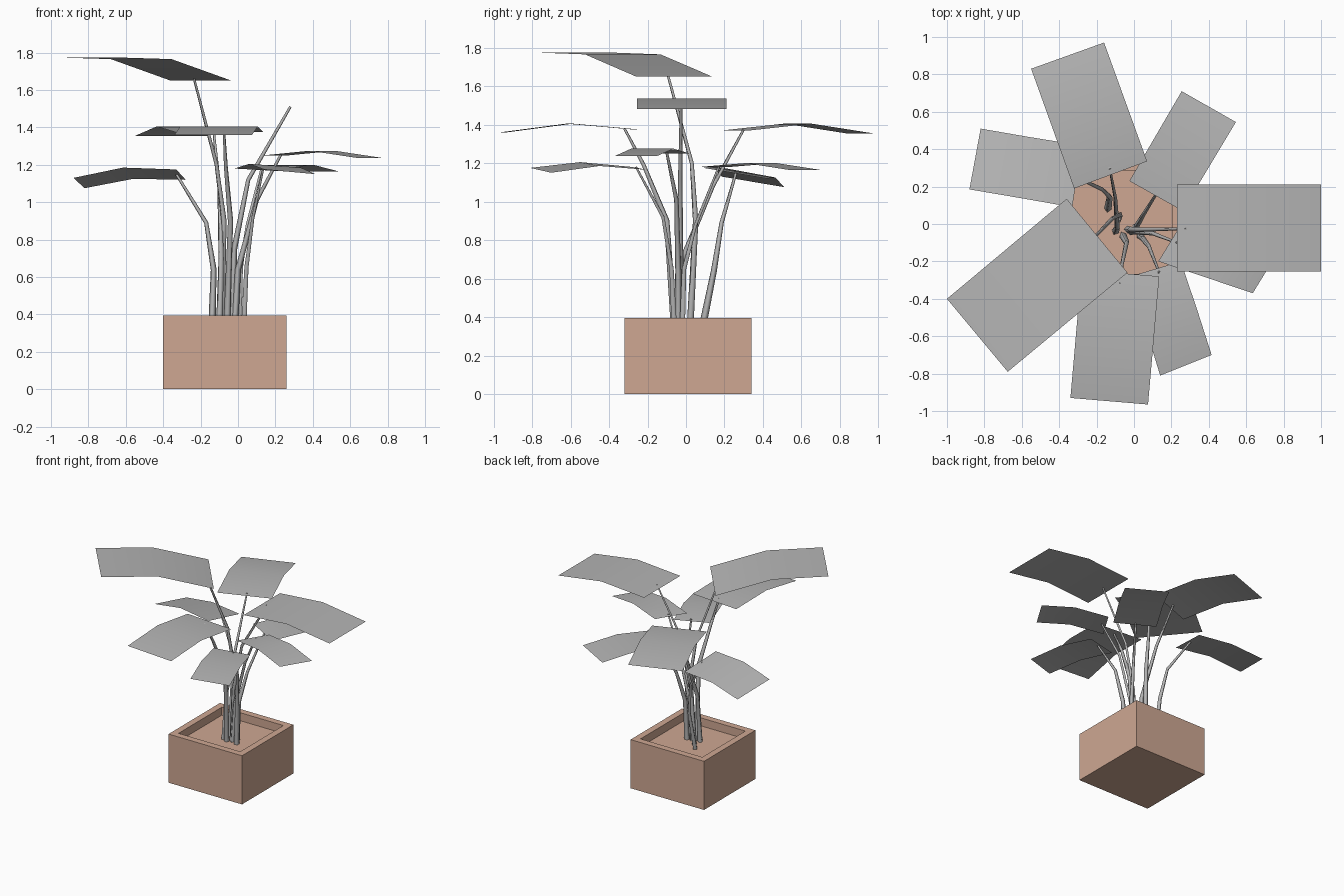
import bpy, bmesh
from mathutils import Vector

if "Cube" in bpy.data.objects:
    bpy.data.objects.remove(bpy.data.objects["Cube"])


def material(name, rgb):
    m = bpy.data.materials.new(name)
    m.diffuse_color = (*rgb, 1)
    m.use_nodes = True
    m.node_tree.nodes["Principled BSDF"].inputs["Base Color"].default_value = m.diffuse_color
    return m


clay = material("clay", (0.62, 0.39, 0.29))
grey = material("foliage_grey", (0.46, 0.46, 0.46))


def finish(name, bm, mat):
    me = bpy.data.meshes.new(name)
    bm.to_mesh(me)
    bm.free()
    me.materials.append(mat)
    ob = bpy.data.objects.new(name, me)
    bpy.context.collection.objects.link(ob)
    return ob


def smooth(ob):
    bpy.ops.object.select_all(action='DESELECT')
    ob.select_set(True)
    bpy.context.view_layer.objects.active = ob
    bpy.ops.object.shade_smooth_by_angle(angle=0.9)


# Square planter: box with an inset rim and a sunken soil floor
PX, PY, HALF, TALL, RIM, SUNK = -0.07, 0.01, 0.33, 0.395, 0.075, 0.065
bm = bmesh.new()
bmesh.ops.create_cube(bm, size=1)
bmesh.ops.scale(bm, vec=(2 * HALF, 2 * HALF, TALL), verts=bm.verts)
bmesh.ops.translate(bm, vec=(PX, PY, TALL / 2), verts=bm.verts)
top = max(bm.faces, key=lambda f: f.calc_center_median().z)
bmesh.ops.inset_region(bm, faces=[top], thickness=RIM)
floor = bmesh.ops.extrude_discrete_faces(bm, faces=[top])["faces"][0]
bmesh.ops.translate(bm, vec=(0, 0, -SUNK), verts=floor.verts)
finish("planter", bm, clay)


# Thin folded leaf: base, middle and tip rows, each a left and a right point
def leaf(name, rows):
    bm = bmesh.new()
    pts = [[bm.verts.new(p) for p in row] for row in rows]
    for (a, b), (c, d) in zip(pts, pts[1:]):
        bm.faces.new((a, b, d, c))
    for f in bm.faces:
        f.normal_update()
        if f.normal.z < 0:
            f.normal_flip()
    smooth(finish(name, bm, grey))


# Level leaf: two base corners, two tip corners, heights of the three rows
def flat_leaf(name, base, tip, heights, mid=0.5):
    b, t = [Vector(p) for p in base], [Vector(p) for p in tip]
    leaf(name, [[(*p.lerp(q, k), z) for p, q in zip(b, t)]
                for k, z in zip((0, mid, 1), heights)])


flat_leaf("leaf_back", [(-.32, .19), (.07, .335)], [(-.55, .83), (-.16, .97)],
          (1.37, 1.405, 1.355))
flat_leaf("leaf_right", [(.23, -.255), (.23, .21)], [(1, -.255), (1, .21)],
          (1.505, 1.535, 1.48))
flat_leaf("leaf_front", [(-.28, -.245), (.135, -.28)], [(-.34, -.93), (.075, -.965)],
          (1.375, 1.405, 1.36))
flat_leaf("leaf_back_right", [(-.025, .23), (.26, .07)], [(.255, .71), (.545, .545)],
          (1.18, 1.20, 1.163))
flat_leaf("leaf_low_right", [(.13, -.2), (.265, .02)], [(.635, -.37), (.77, -.15)],
          (1.25, 1.275, 1.237))
flat_leaf("leaf_tall_left", [(-.36, .135), (-.035, -.26)], [(-1, -.40), (-.675, -.79)],
          (1.65, 1.765, 1.775))
leaf("leaf_back_left", [[(-.33, .09, 1.175), (-.28, .42, 1.12)],
                        [(-.615, .14, 1.185), (-.56, .465, 1.125)],
                        [(-.88, .185, 1.13), (-.82, .51, 1.075)]])
leaf("leaf_front_right", [[(-.02, -.28, 1.18), (.25, -.20, 1.165)],
                          [(.06, -.55, 1.205), (.335, -.45, 1.185)],
                          [(.14, -.81, 1.175), (.415, -.70, 1.15)]])


# Bent stems that taper from the soil up to each leaf
def stem(name, points):
    cu = bpy.data.curves.new(name, 'CURVE')
    cu.dimensions = '3D'
    cu.bevel_depth = 0.02
    cu.bevel_resolution = 0
    cu.use_fill_caps = True
    sp = cu.splines.new('POLY')
    sp.points.add(len(points) - 1)
    for i, (pt, p) in enumerate(zip(sp.points, points)):
        pt.co = (*p, 1)
        pt.radius = 1 - 0.65 * i / (len(points) - 1)
    cu.materials.append(grey)
    ob = bpy.data.objects.new(name, cu)
    bpy.context.collection.objects.link(ob)
    bpy.ops.object.select_all(action='DESELECT')
    ob.select_set(True)
    bpy.context.view_layer.objects.active = ob
    bpy.ops.object.convert(target='MESH')


SOIL = TALL - SUNK - 0.01
stem("stem_tall_left", [(-.09, .02, SOIL), (-.075, .05, .90), (-.115, .03, 1.20), (-.235, -.095, 1.66)])
stem("stem_right", [(-.035, -.03, SOIL), (-.02, -.03, .75), (.055, -.03, 1.12), (.28, -.025, 1.51)])
stem("stem_back", [(-.10, -.04, SOIL), (-.09, -.02, .70), (-.10, .14, 1.08), (-.13, .30, 1.375)])
stem("stem_front", [(-.06, -.06, SOIL), (-.04, -.10, .90), (-.065, -.22, 1.19), (-.075, -.32, 1.38)])
stem("stem_back_left", [(-.14, .08, SOIL), (-.13, .145, .64), (-.17, .185, .89), (-.33, .26, 1.15)])
stem("stem_back_right", [(.005, -.02, SOIL), (.015, -.01, .65), (.05, .05, .88), (.125, .17, 1.18)])
stem("stem_low_right", [(-.02, -.04, SOIL), (0, -.04, .64), (.10, -.05, 1.01), (.23, -.10, 1.255)])
stem("stem_front_right", [(.03, -.06, SOIL), (.045, -.075, .65), (.08, -.12, .92), (.135, -.26, 1.18)])
